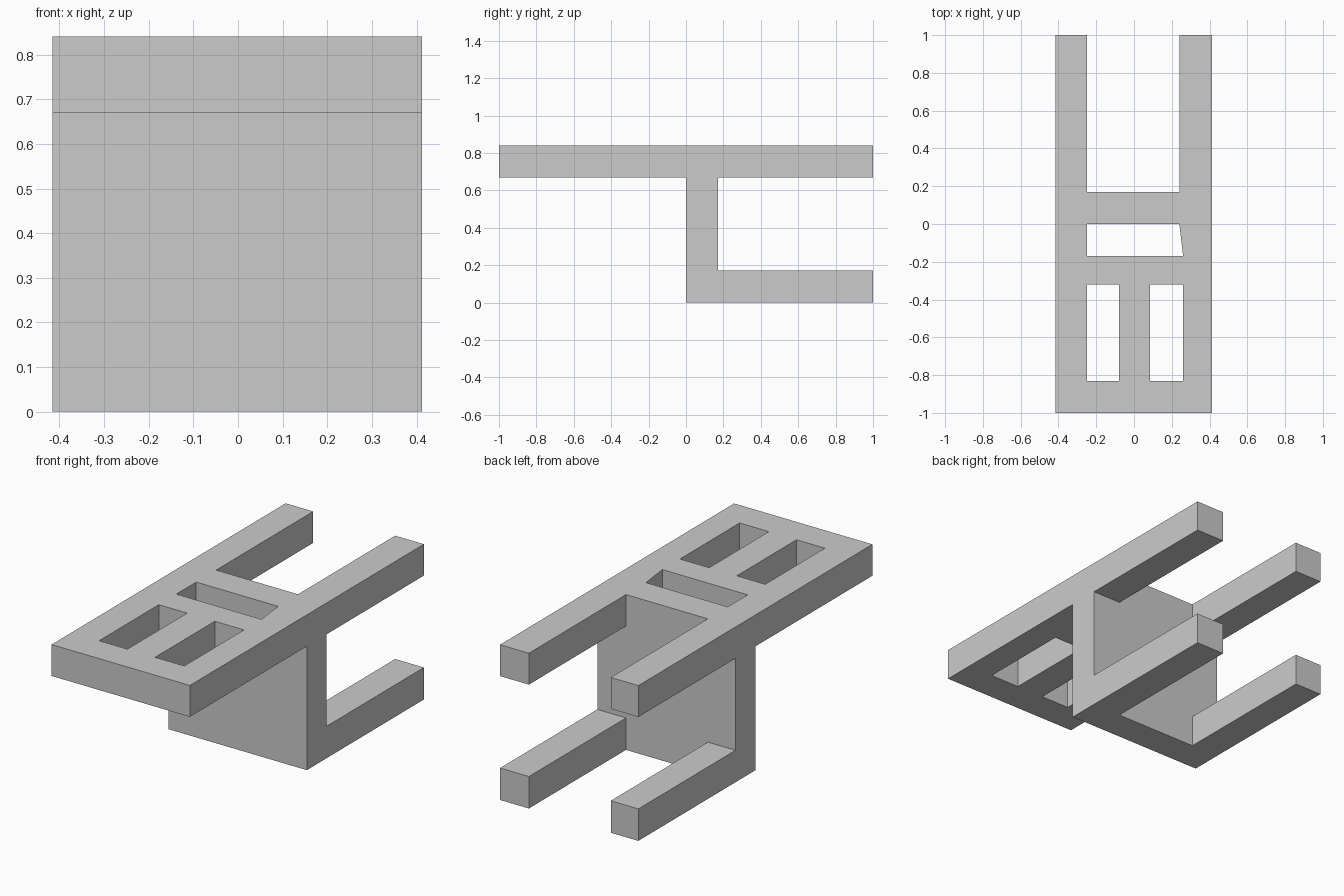
import bpy, bmesh

if "Cube" in bpy.data.objects:
    bpy.data.objects.remove(bpy.data.objects["Cube"])

# Shared construction lines: columns (x), rows (y), levels (z)
XS = [-0.415, -0.25, -0.08, 0.085, 0.26, 0.412]
YS = [-1.0, -0.83, -0.32, -0.17, 0.0, 0.17, 1.0]
ZS = [0.0, 0.173, 0.67, 0.84]

# Columns filled in each row of the deck: windows, slot and open fork
FULL, EDGES, WINDOWS = {0, 1, 2, 3, 4}, {0, 4}, {0, 2, 4}
DECK_ROWS = [FULL, WINDOWS, FULL, EDGES, FULL, EDGES]

solid = set()
# deck with two windows, cross slot and two upper prongs
solid |= {(i, j, 2) for j, cols in enumerate(DECK_ROWS) for i in cols}
# upright wall
solid |= {(i, 4, k) for i in FULL for k in (0, 1)}
# lower prongs
solid |= {(i, 5, 0) for i in EDGES}

# Corner offsets of a block for each outward side
SIDES = {
    (-1, 0, 0): [(0, 0, 0), (0, 0, 1), (0, 1, 1), (0, 1, 0)],
    (1, 0, 0): [(1, 0, 0), (1, 1, 0), (1, 1, 1), (1, 0, 1)],
    (0, -1, 0): [(0, 0, 0), (1, 0, 0), (1, 0, 1), (0, 0, 1)],
    (0, 1, 0): [(0, 1, 0), (0, 1, 1), (1, 1, 1), (1, 1, 0)],
    (0, 0, -1): [(0, 0, 0), (0, 1, 0), (1, 1, 0), (1, 0, 0)],
    (0, 0, 1): [(0, 0, 1), (1, 0, 1), (1, 1, 1), (0, 1, 1)],
}

bm = bmesh.new()
verts = {}


def corner(i, j, k):
    if (i, j, k) not in verts:
        # inner edge on the right steps in behind the slot, slanting its end
        x = 0.24 if i == 4 and j >= 4 else XS[i]
        verts[i, j, k] = bm.verts.new((x, YS[j], ZS[k]))
    return verts[i, j, k]


# Outer skin only, so the parts join without internal faces
for i, j, k in sorted(solid):
    for (dx, dy, dz), ring in SIDES.items():
        if (i + dx, j + dy, k + dz) not in solid:
            bm.faces.new([corner(i + a, j + b, k + c) for a, b, c in ring])

bmesh.ops.recalc_face_normals(bm, faces=bm.faces[:])
mesh = bpy.data.meshes.new("forked_bracket")
bm.to_mesh(mesh)
bm.free()
bpy.context.collection.objects.link(bpy.data.objects.new("forked_bracket", mesh))
